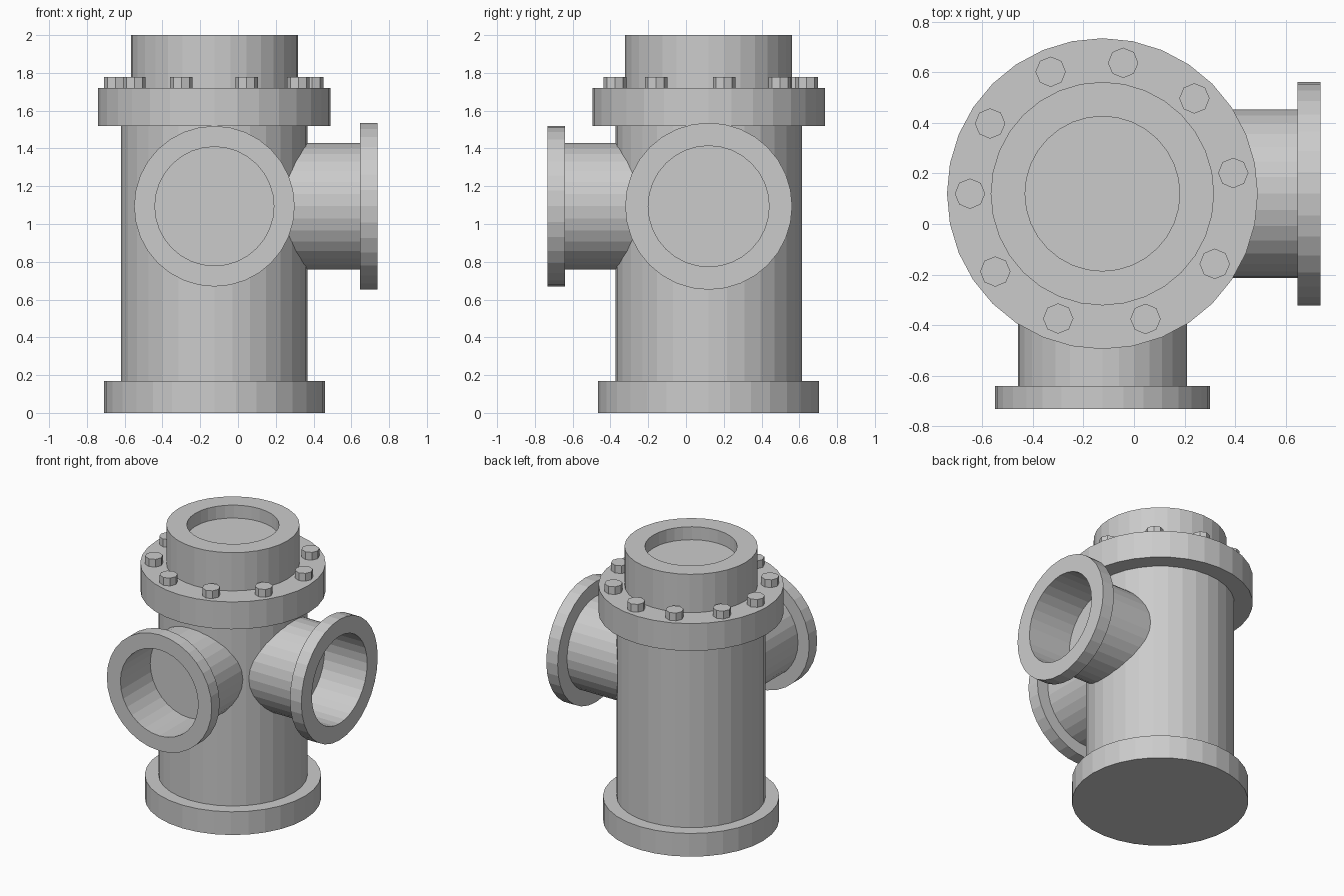
import bpy, bmesh
from math import sin, cos, pi, radians
from mathutils import Matrix, Vector

if "Cube" in bpy.data.objects:
    bpy.data.objects.remove(bpy.data.objects["Cube"])

CX, CY, PORT_Z = -0.125, 0.12, 1.094


def lathe(name, profile, matrix, sides=32):
    """Revolve (radius, height) points around local z and cap both ends."""
    bm = bmesh.new()
    rings = [[bm.verts.new((r * cos(2 * pi * i / sides), r * sin(2 * pi * i / sides), h))
              for i in range(sides)] for r, h in profile]
    for a, b in zip(rings, rings[1:]):
        for i in range(sides):
            j = (i + 1) % sides
            bm.faces.new((a[i], a[j], b[j], b[i]))
    bm.faces.new(rings[0][::-1])
    bm.faces.new(rings[-1])
    bmesh.ops.recalc_face_normals(bm, faces=bm.faces)
    mesh = bpy.data.meshes.new(name)
    bm.to_mesh(mesh)
    bm.free()
    obj = bpy.data.objects.new(name, mesh)
    obj.matrix_world = matrix
    bpy.context.collection.objects.link(obj)
    return obj


upright = Matrix.Translation((CX, CY, 0))

# Main barrel with base flange, top flange and recessed neck
lathe("valve_body", [(0.585, 0), (0.585, 0.17), (0.494, 0.17), (0.494, 1.52),
                     (0.615, 1.52), (0.615, 1.72), (0.442, 1.72), (0.442, 2.0),
                     (0.306, 2.0), (0.306, 1.905)], upright)


# Side ports: pipe, flange and blind bore, pointing along a direction
def port(name, direction, flange_r, bore_r, end):
    turn = Vector(direction).to_track_quat('Z', 'Y').to_matrix().to_4x4()
    lathe(name, [(0.334, 0.3), (0.334, end - 0.092), (flange_r, end - 0.092),
                 (flange_r, end), (bore_r, end), (bore_r, end - 0.345)],
          Matrix.Translation((CX, CY, PORT_Z)) @ turn)


port("right_port", (1, 0, 0), 0.442, 0.32, 0.863)
port("front_port", (0, -1, 0), 0.425, 0.315, 0.852)

# Ring of slightly uneven octagonal bolt heads on the top flange
for n, deg in enumerate((81, 46, 9, -32, -71, -109.5, -144, 180, 148, 113)):
    a = radians(deg)
    spot = Matrix.Translation((CX + 0.524 * cos(a), CY + 0.524 * sin(a), 0))
    lathe(f"bolt_{n + 1}", [(0.06, 1.70), (0.06, 1.777)], spot, sides=8)
